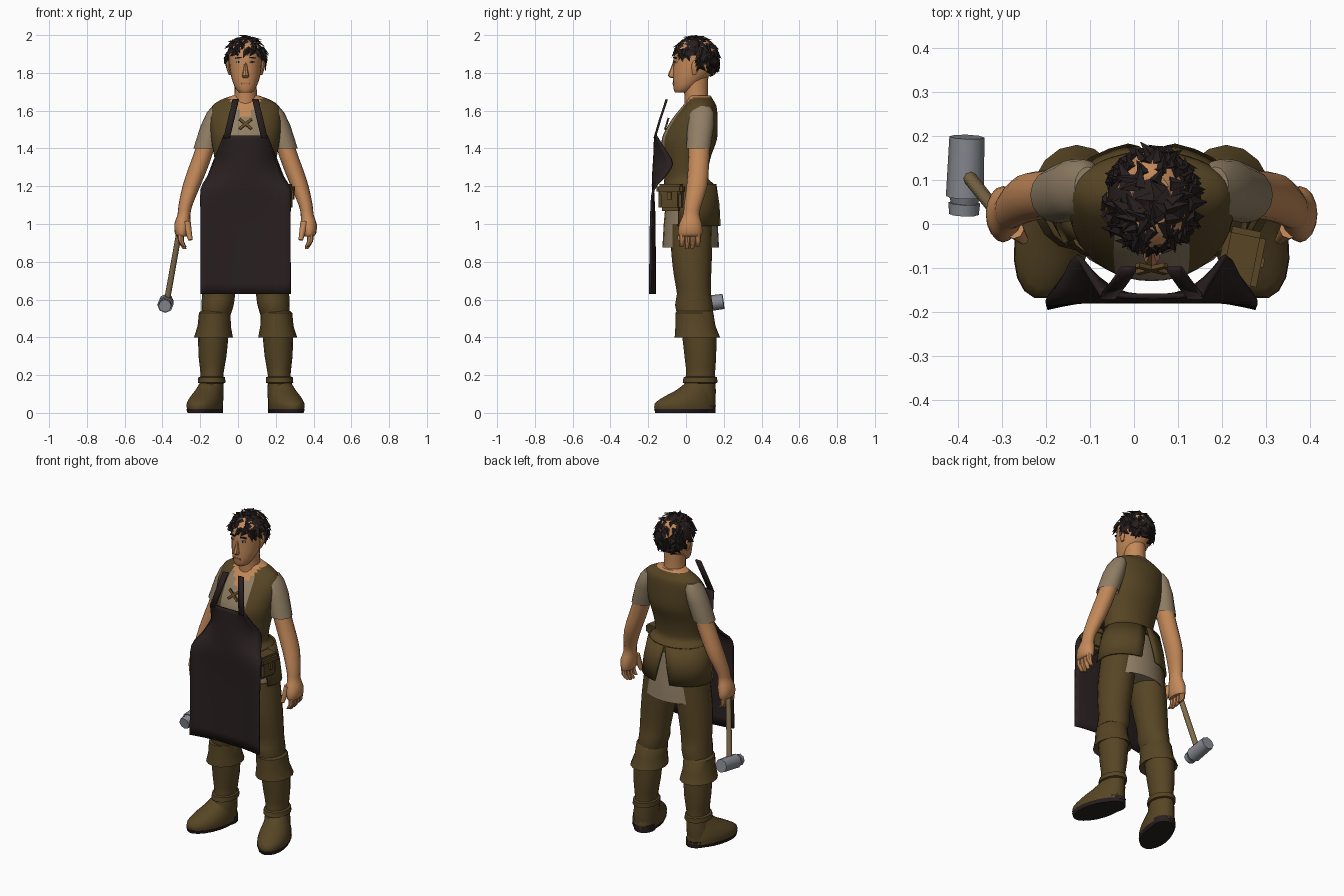
import bpy, bmesh, math, random
from mathutils import Vector, Matrix

cube = bpy.data.objects.get("Cube")
if cube:
    bpy.data.objects.remove(cube, do_unlink=True)
random.seed(4)
BODY_X = 0.04  # the body stands a little off centre because of the hammer


def material(name, r, g, b):
    m = bpy.data.materials.new(name)
    m.use_nodes = True
    m.diffuse_color = (r, g, b, 1)
    node = m.node_tree.nodes["Principled BSDF"]
    node.inputs["Base Color"].default_value = (r, g, b, 1)
    node.inputs["Roughness"].default_value = 0.9
    return m


SKIN = material("skin", 0.55, 0.25, 0.10)
LEATHER = material("brown leather", 0.095, 0.06, 0.018)
LINEN = material("linen", 0.28, 0.21, 0.13)
APRON = material("dark apron leather", 0.022, 0.014, 0.014)
HAIR = material("dark hair", 0.02, 0.013, 0.013)
STEEL = material("steel", 0.25, 0.26, 0.29)
WOOD = material("wood", 0.22, 0.15, 0.07)
LACE = material("lace", 0.13, 0.07, 0.02)
EYE = material("eye grey", 0.35, 0.36, 0.36)
LIP = material("lip", 0.42, 0.16, 0.08)


def finish(name, bm, mats, rule=None, angle=40):
    bmesh.ops.recalc_face_normals(bm, faces=bm.faces)
    for f in bm.faces:
        f.smooth = True
        if rule:
            f.material_index = rule(f.calc_center_median())
    me = bpy.data.meshes.new(name)
    bm.to_mesh(me)
    bm.free()
    for m in mats if isinstance(mats, list) else [mats]:
        me.materials.append(m)
    me.set_sharp_from_angle(angle=math.radians(angle))
    ob = bpy.data.objects.new(name, me)
    ob.location.x = BODY_X
    bpy.context.collection.objects.link(ob)
    return ob


def refine(rings, steps):
    """Catmull-Rom interpolation between control rings."""
    out = []
    for i in range(len(rings) - 1):
        a, b, c, d = (rings[max(0, min(len(rings) - 1, i + k))] for k in (-1, 0, 1, 2))
        for j in range(steps):
            t = j / steps
            out.append([q + t / 2 * (r - p + t * (2 * p - 5 * q + 4 * r - s + t * (3 * (q - r) + s - p)))
                        for p, q, r, s in zip(a, b, c, d)])
    return out + [list(rings[-1])]


def loft(name, rings, mats, side=1, n=16, steps=2, rot=0, rule=None, angle=40):
    """Skin of oval rings, each given as z, x, y, x radius, y radius."""
    bm = bmesh.new()
    rows = []
    for z, x, y, rx, ry in refine(rings, steps):
        row = []
        for k in range(n):
            a = math.tau * k / n
            v = Matrix.Rotation(rot, 2) @ Vector((rx * math.cos(a), ry * math.sin(a)))
            row.append(bm.verts.new((side * (x + v.x), y + v.y, z)))
        rows.append(row)
    for r, s in zip(rows, rows[1:]):
        for k in range(n):
            bm.faces.new((r[k], r[(k + 1) % n], s[(k + 1) % n], s[k]))
    bm.faces.new(rows[0])
    bm.faces.new(rows[-1])
    return finish(name, bm, mats, rule, angle)


def stick(name, p, q, r0, r1, mat, n=8):
    p, q = Vector(p), Vector(q)
    bm = bmesh.new()
    place = Matrix.Translation((p + q) / 2) @ (q - p).to_track_quat('Z', 'Y').to_matrix().to_4x4()
    bmesh.ops.create_cone(bm, cap_ends=True, segments=n, radius1=r0, radius2=r1,
                          depth=(q - p).length, matrix=place)
    return finish(name, bm, mat, angle=50)


def block(name, centre, size, mat, tilt=(0, 0, 0), bevel=0):
    bm = bmesh.new()
    turn = Matrix.LocRotScale(Vector(centre), None, None)
    for angle, axis in zip(tilt, 'XYZ'):
        turn = turn @ Matrix.Rotation(angle, 4, axis)
    bmesh.ops.create_cube(bm, size=1, matrix=turn @ Matrix.Diagonal((*size, 1)))
    if bevel:
        bmesh.ops.bevel(bm, geom=bm.edges[:], offset=bevel, segments=2, affect='EDGES')
    return finish(name, bm, mat)


def sheet(name, rows, mat, thick):
    bm = bmesh.new()
    grid = [[bm.verts.new(p) for p in row] for row in rows]
    for r, s in zip(grid, grid[1:]):
        for k in range(len(r) - 1):
            bm.faces.new((r[k], r[k + 1], s[k + 1], s[k]))
    ob = finish(name, bm, mat)
    mod = ob.modifiers.new("thickness", 'SOLIDIFY')
    mod.thickness, mod.offset = thick, 0
    return ob


# Vest with open front: leather, linen gap, bare throat
def vest_rule(c):
    if c.z > 1.672 or (c.y < 0.06 and abs(c.x) < (c.z - 1.55) * 0.75):
        return 2
    return 1 if c.y < 0.06 and c.z > 1.38 and abs(c.x) < 0.075 else 0


loft("vest", [(1.17, 0, .02, .18, .135), (1.21, 0, .015, .178, .132), (1.25, 0, 0, .152, .115),
              (1.35, 0, .005, .165, .125), (1.45, 0, .018, .182, .146), (1.55, 0, .045, .19, .122),
              (1.62, 0, .07, .178, .092), (1.655, 0, .075, .135, .07), (1.68, 0, .07, .07, .06)],
     [LEATHER, LINEN, SKIN], n=40, steps=4, rule=vest_rule)
loft("shirt_hem", [(1.2, 0, .02, .165, .12), (1.0, 0, .025, .19, .143), (.875, 0, .025, .2, .15),
                   (.9, 0, .025, .17, .13)], LINEN, n=24, steps=1)
for s, side in ((1, "left"), (-1, "right")):
    # Split vest tail, wider gap towards the hem
    rows = []
    for z, rx, ry, end in ((1.21, .176, .13, 88), (1.1, .2, .148, 82), (.99, .215, .157, 76)):
        arc = [math.radians(-25 + (end + 25) * k / 8) for k in range(9)]
        rows.append([(s * rx * math.cos(a), .025 + ry * math.sin(a), z) for a in arc])
    sheet(side + "_vest_tail", rows, LEATHER, .012)

# Front lacing
for t in (1, -1):
    block("lace_cross", (0, -.102, 1.53), (.085, .01, .014), LACE, (-.3, t * .7, 0))

# Neck and head
loft("neck", [(1.58, 0, .06, .075, .07), (1.66, 0, .055, .06, .062), (1.78, 0, .05, .06, .068)], SKIN)
loft("head", [(1.695, 0, -.025, .03, .032), (1.715, 0, -.012, .052, .054), (1.77, 0, .02, .074, .09),
              (1.83, 0, .045, .085, .113), (1.89, 0, .05, .088, .116), (1.94, 0, .052, .08, .1),
              (1.975, 0, .055, .045, .06)], SKIN, n=20)
loft("nose", [(1.772, 0, -.068, .012, .008), (1.785, 0, -.074, .019, .022), (1.82, 0, -.068, .011, .015),
              (1.865, 0, -.058, .007, .008)], SKIN, n=8)
block("mouth", (0, -.067, 1.744), (.046, .008, .01), LIP)
for s, side in ((1, "left"), (-1, "right")):
    block(side + "_eye", (s * .036, -.057, 1.857), (.026, .009, .011), EYE, (0, 0, s * .35))
    block(side + "_pupil", (s * .036, -.061, 1.857), (.009, .006, .011), HAIR, (0, 0, s * .35))
    block(side + "_brow", (s * .038, -.058, 1.88), (.036, .009, .007), HAIR, (0, s * .1, s * .35))
    loft(side + "_ear", [(1.79, .083, .045, .006, .01), (1.82, .09, .05, .01, .02),
                         (1.85, .094, .055, .01, .024), (1.865, .092, .055, .005, .012)], SKIN, s, n=8)

# Hair: a cap cut along the hairline, covered in pointed tufts
centre, radii = Vector((0, .052, 1.868)), Vector((.102, .115, .12))


def hairline(y):
    return 1.85 - .7 * (y - .05)


bm = bmesh.new()
bmesh.ops.create_uvsphere(bm, u_segments=24, v_segments=16, radius=1,
                          matrix=Matrix.Translation(centre) @ Matrix.Diagonal((*radii, 1)))
bmesh.ops.delete(bm, geom=[v for v in bm.verts if v.co.z < hairline(v.co.y)], context='VERTS')
finish("hair_cap", bm, HAIR)
bm = bmesh.new()
count = 0
while count < 150:
    n = Vector((random.gauss(0, 1), random.gauss(0, 1), random.gauss(0, 1))).normalized()
    p = centre + n * radii
    if p.z < hairline(p.y):
        continue
    count += 1
    flow = Vector((n.x, n.y, -.7)) + Vector((random.uniform(-.9, .9), random.uniform(-.9, .9), 0))
    flow = (flow - n * flow.dot(n)).normalized()
    across = n.cross(flow) * random.uniform(.014, .024)
    tip = p + flow * random.uniform(.035, .06) + n * random.uniform(.0, .014)
    tip.z = min(tip.z, 2.0)
    a, b, c, d = (bm.verts.new(v) for v in (p + across, p - across, tip, p + n * .012))
    for tri in ((a, b, c), (a, c, d), (c, b, d), (b, a, d)):
        bm.faces.new(tri)
finish("hair_tufts", bm, HAIR, angle=20)

# Arms, hands and legs
for s, side in ((1, "left"), (-1, "right")):
    loft(side + "_sleeve", [(1.625, .145, .085, .03, .045), (1.59, .155, .082, .05, .065),
                            (1.52, .178, .078, .06, .07), (1.4, .212, .066, .064, .064),
                            (1.42, .212, .066, .05, .052)], LINEN, s, steps=1)
    loft(side + "_arm", [(1.5, .19, .075, .05, .058), (1.4, .215, .07, .05, .056), (1.3, .25, .066, .051, .055),
                         (1.2, .287, .058, .047, .055), (1.1, .318, .036, .037, .046),
                         (1.05, .326, .028, .034, .043), (1.0, .335, .024, .042, .06),
                         (.95, .338, .022, .036, .064), (.935, .336, .022, .026, .056)], SKIN, s)
    for k in range(4):
        y = -.02 + .028 * k
        low = .862 + .012 * abs(k - 1.4)
        loft(side + "_finger", [(.965, .342, y, .018, .016), (.91, .342, y, .016, .015),
                                (low, .322, y - .004, .009, .01)], SKIN, s, n=8)
    stick(side + "_thumb", (s * .312, -.012, 1.01), (s * .292, -.035, .915), .022, .012, SKIN)
    loft(side + "_trouser_leg", [(1.0, .105, .03, .095, .11), (.85, .12, .03, .1, .108), (.72, .135, .035, .094, .098),
                                 (.63, .143, .042, .088, .09), (.57, .148, .042, .085, .1),
                                 (.5, .16, .05, .075, .09)], LEATHER, s)
    loft(side + "_boot_cuff", [(.545, .16, .045, .068, .085), (.53, .163, .045, .084, .1), (.46, .166, .05, .088, .106),
                               (.4, .17, .06, .103, .12), (.42, .17, .065, .07, .08)], LEATHER, s, steps=1)
    loft(side + "_boot_shaft", [(.44, .17, .068, .082, .092), (.3, .175, .076, .074, .084), (.2, .178, .077, .06, .076),
                                (.12, .182, .07, .066, .088), (.05, .185, .07, .066, .085)], LEATHER, s)
    loft(side + "_ankle_strap", [(.155, .18, .074, .06, .08), (.16, .18, .074, .073, .092),
                                 (.188, .179, .076, .071, .089), (.195, .179, .076, .055, .07)], LEATHER, s, steps=1)
    loft(side + "_foot", [(.018, .215, -.005, .085, .168), (.05, .215, -.005, .087, .168), (.085, .207, .015, .08, .138),
                          (.12, .195, .045, .068, .1), (.16, .185, .068, .055, .07)],
         LEATHER, s, rot=.3, n=20)
    loft(side + "_sole", [(0, .218, -.012, .08, .158), (.02, .216, -.006, .088, .17)], APRON, s, rot=.3, n=20, steps=1)
    loft(side + "_heel", [(0, .183, .085, .062, .072), (.04, .185, .085, .066, .074)], APRON, s, rot=.3, steps=1)

# Belt pouch on the left hip
block("pouch", (.2, -.08, 1.13), (.08, .125, .12), LEATHER, (0, 0, -.2), .018)
block("pouch_flap", (.203, -.08, 1.185), (.095, .14, .055), LEATHER, (0, 0, -.2), .014)
block("pouch_buckle", (.25, -.088, 1.15), (.012, .022, .04), LACE, (0, 0, -.2))

# Apron: z, half width, y in the middle, y at the edge
rows = []
for z, w, mid, edge in refine([(.63, .238, -.166, -.19), (.85, .238, -.166, -.188), (1.05, .238, -.168, -.184),
                               (1.18, .238, -.175, -.172), (1.25, .2, -.174, -.115), (1.32, .172, -.17, -.072),
                               (1.39, .145, -.166, -.11), (1.468, .118, -.164, -.16)], 3):
    rows.append([(w * t, mid + (edge - mid) * abs(t) ** 2.5, z) for t in (k / 8 - 1 for k in range(17))])
sheet("apron", rows, APRON, .012)
for s, side in ((1, "left"), (-1, "right")):
    rows = [[(s * (x + d), y, z) for d in (-.017, .017)]
            for x, y, z in ((.1, -.166, 1.455), (.075, -.135, 1.56), (.052, -.102, 1.66))]
    sheet(side + "_apron_strap", rows, APRON, .012)

# Hammer in the right hand
stick("hammer_handle", (-.422, .115, .56), (-.342, .015, 1.01), .016, .015, WOOD)
stick("hammer_head", (-.425, .062, .572), (-.42, .198, .59), .043, .04, STEEL)
stick("hammer_neck", (-.426, .045, .57), (-.425, .065, .573), .03, .036, STEEL)
stick("hammer_face", (-.427, .022, .566), (-.426, .048, .57), .034, .036, STEEL)
